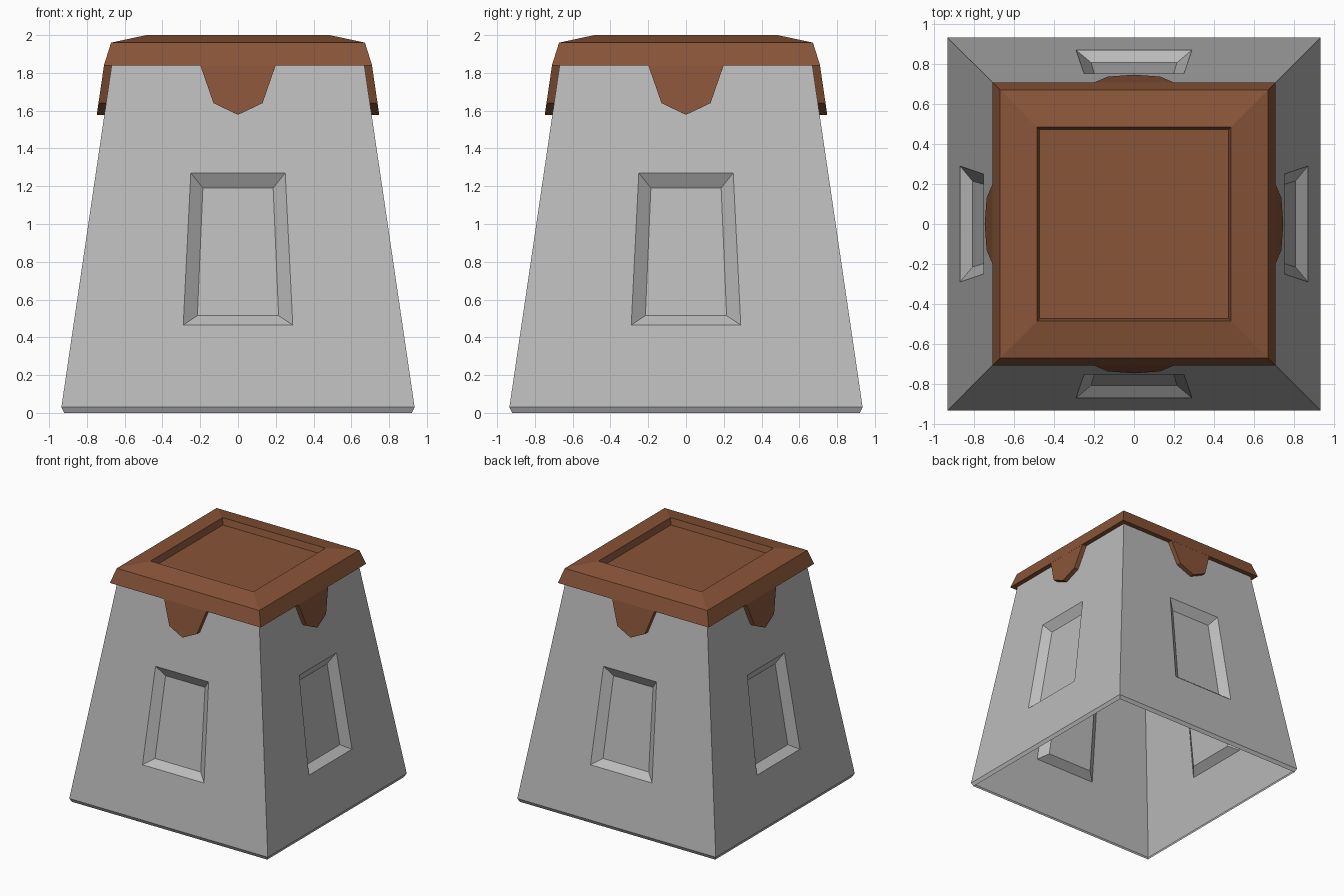
import bpy, bmesh, math
from mathutils import Matrix, Vector

if "Cube" in bpy.data.objects:
    bpy.data.objects.remove(bpy.data.objects["Cube"])


def material(name, rgb):
    m = bpy.data.materials.new(name)
    m.diffuse_color = (*rgb, 1)
    m.use_nodes = True
    m.node_tree.nodes["Principled BSDF"].inputs["Base Color"].default_value = m.diffuse_color
    return m


stone = material("grey_stone", (0.50, 0.50, 0.50))
brown = material("brown_cap", (0.25, 0.09, 0.04))


def four_sides(name, side, mat, closed=False):
    """side: list of faces, each a list of (u, outward distance, z); repeated on four sides."""
    bm = bmesh.new()
    for k in range(4):
        rot = Matrix.Rotation(k * math.pi / 2, 3, 'Z')
        for f in side:
            bm.faces.new([bm.verts.new(rot @ Vector((u, -d, z))) for u, d, z in f])
    bmesh.ops.remove_doubles(bm, verts=bm.verts, dist=0.0005)
    if closed:
        bmesh.ops.recalc_face_normals(bm, faces=bm.faces)
    me = bpy.data.meshes.new(name)
    bm.to_mesh(me)
    bm.free()
    me.materials.append(mat)
    ob = bpy.data.objects.new(name, me)
    bpy.context.collection.objects.link(ob)
    return ob


def band(lo, hi):
    """Faces joining two quads, both ordered bottom-left counter-clockwise."""
    return [[lo[i], lo[(i + 1) % 4], hi[(i + 1) % 4], hi[i]] for i in range(4)]


def strips(profile):
    """One side of a square loft through (half width, z) points."""
    return [[(-a, a, z), (a, a, z), (b, b, w), (-b, b, w)]
            for (a, z), (b, w) in zip(profile, profile[1:])]


def wall(z):
    return 0.935 - 0.147 * (z - 0.03)


def frame(w0, z0, w1, z1, depth=0):
    a, b = wall(z0) - depth, wall(z1) - depth
    return [(-w0, a, z0), (w0, a, z0), (w1, b, z1), (-w1, b, z1)]


# Tapered hollow body, open underneath, with a bevelled niche on each side
outer = frame(wall(0.03), 0.03, wall(1.845), 1.845)
rim = frame(0.29, 0.465, 0.25, 1.27)
back = frame(0.215, 0.515, 0.186, 1.19, 0.055)
four_sides("tapered_body",
           band(outer, rim) + band(rim, back) + [back] + strips([(0.92, 0.0), (0.935, 0.03)]),
           stone)

# Square cap with sloped rim and sunken top
cap = strips([(0.66, 1.84), (0.71, 1.84), (0.672, 1.96), (0.485, 2.0), (0.473, 1.945)])
cap.append([(-0.473, 0.473, 1.945), (0.473, 0.473, 1.945), (0, 0, 1.945)])
four_sides("square_cap", cap, brown)

# Pointed tabs hanging from the cap over each wall
outline = [(-0.2, 1.842), (-0.13, 1.64), (0, 1.578), (0.13, 1.64), (0.2, 1.842)]
front = [(u, 0.709 + 0.147 * (1.842 - z), z) for u, z in outline]
rear = [(u, d - 0.042, z) for u, d, z in front]
n = len(front)
tab = [front, rear[::-1]] + [[front[i], rear[i], rear[(i + 1) % n], front[(i + 1) % n]] for i in range(n)]
four_sides("hanging_tabs", tab, brown, closed=True)
